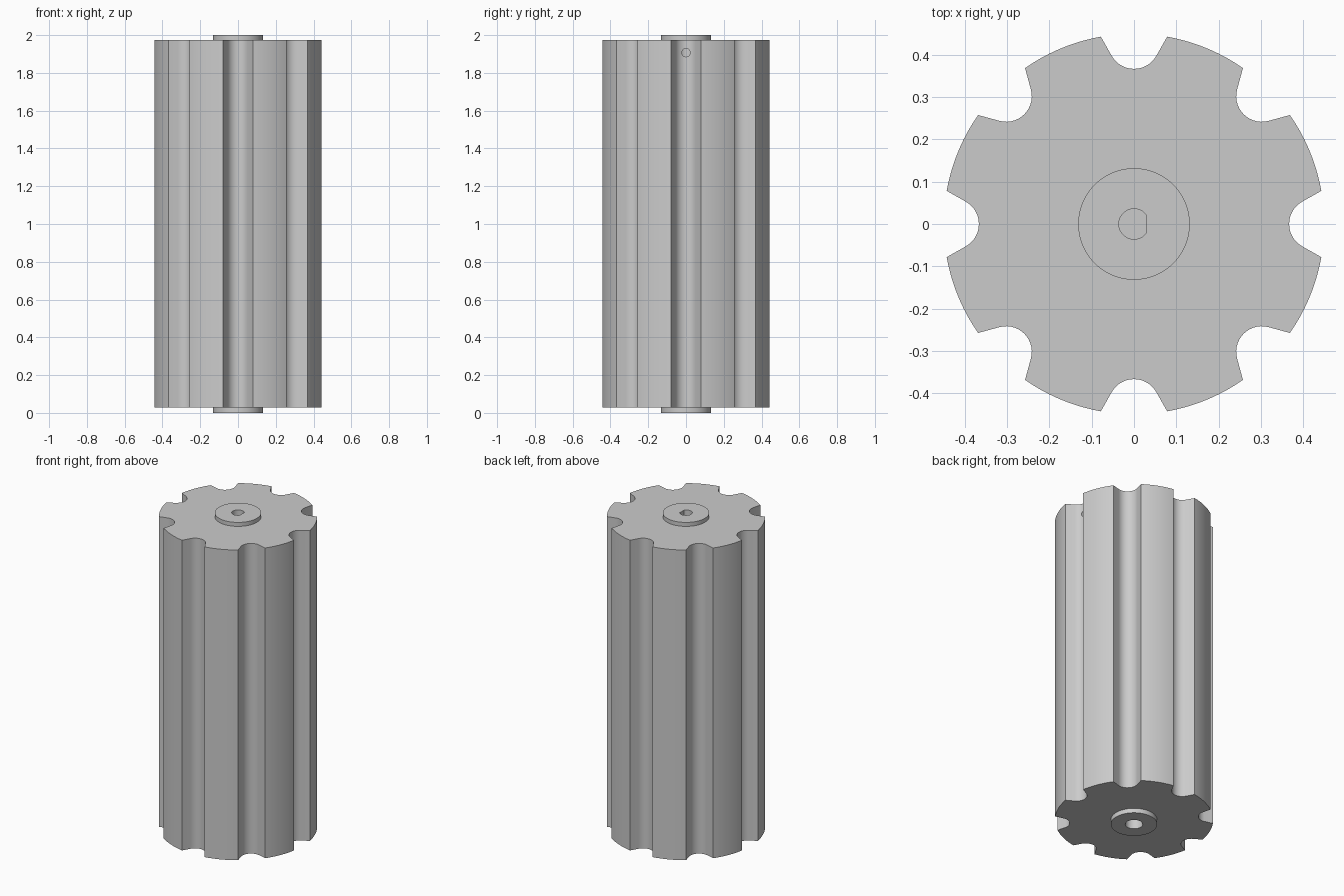
import bpy, bmesh
from math import sin, cos, pi, radians, atan2, acos
from mathutils import Matrix

cube = bpy.data.objects.get("Cube")
if cube:
    bpy.data.objects.remove(cube, do_unlink=True)

FLUTES = 8
BODY_R, HUB_R = 0.45, 0.132
BODY_Z = (0.029, 1.975)
GROOVE_R, GROOVE_C, GROOVE_HALF = 0.0605, 0.4275, radians(59)

grey = bpy.data.materials.new("plain grey")
grey.use_nodes = True
grey.diffuse_color = (0.6, 0.6, 0.6, 1)
grey.node_tree.nodes["Principled BSDF"].inputs["Base Color"].default_value = (0.6, 0.6, 0.6, 1)


def prism(name, outline, z0, z1):
    """Extrude a closed xy outline from z0 to z1."""
    bm = bmesh.new()
    base = bm.faces.new([bm.verts.new((x, y, z0)) for x, y in outline])
    top = bmesh.ops.extrude_face_region(bm, geom=[base])["geom"]
    verts = [v for v in top if isinstance(v, bmesh.types.BMVert)]
    bmesh.ops.translate(bm, verts=verts, vec=(0, 0, z1 - z0))
    bmesh.ops.recalc_face_normals(bm, faces=bm.faces[:])
    mesh = bpy.data.meshes.new(name)
    bm.to_mesh(mesh)
    bm.free()
    mesh.materials.append(grey)
    obj = bpy.data.objects.new(name, mesh)
    bpy.context.collection.objects.link(obj)
    return obj


def arc(r, a0, a1, n):
    return [(r * cos(a0 + (a1 - a0) * i / n), r * sin(a0 + (a1 - a0) * i / n))
            for i in range(n + 1)]


def circle(r, n):
    return arc(r, 0, 2 * pi, n)[:-1]


def combine(target, tool, operation):
    """Apply a boolean and discard the tool object."""
    mod = target.modifiers.new(operation, "BOOLEAN")
    mod.operation, mod.solver, mod.object = operation, "EXACT", tool
    bpy.context.view_layer.objects.active = target
    bpy.ops.object.modifier_apply(modifier=mod.name)
    bpy.data.objects.remove(tool, do_unlink=True)


def fluted_outline():
    """Round-bottomed grooves with flared sides, joined by arcs of the rim."""
    lip = atan2(0.0785, 0.443)
    unit = [(GROOVE_C - x, -y) for x, y in arc(GROOVE_R, GROOVE_HALF, -GROOVE_HALF, 14)]
    unit += arc(BODY_R, lip, 2 * pi / FLUTES - lip, 12)
    points = []
    for k in range(FLUTES):
        a = 2 * pi * k / FLUTES
        points += [(x * cos(a) - y * sin(a), x * sin(a) + y * cos(a)) for x, y in unit]
    return points


# Fluted body with a raised hub at each end
roller = prism("fluted_roller", fluted_outline(), *BODY_Z)
combine(roller, prism("hub", circle(HUB_R, 64), 0, 2), "UNION")

# D-shaped shaft socket in the top, flat side towards +x
flat = acos(0.028 / 0.036)
combine(roller, prism("shaft_socket", arc(0.036, flat, 2 * pi - flat, 32), 1.6, 2.1), "DIFFERENCE")

# Round bearing socket in the bottom
combine(roller, prism("bearing_socket", circle(0.05, 40), -0.1, 0.4), "DIFFERENCE")

# Set screw hole from the +x groove into the shaft socket
screw = prism("screw_hole", circle(0.022, 24), 0, 0.5)
screw.data.transform(Matrix.Translation((0, 0, 1.907)) @ Matrix.Rotation(pi / 2, 4, "Y"))
combine(roller, screw, "DIFFERENCE")

bpy.ops.object.select_all(action="DESELECT")
roller.select_set(True)
bpy.context.view_layer.objects.active = roller
bpy.ops.object.shade_smooth_by_angle(angle=radians(30))
